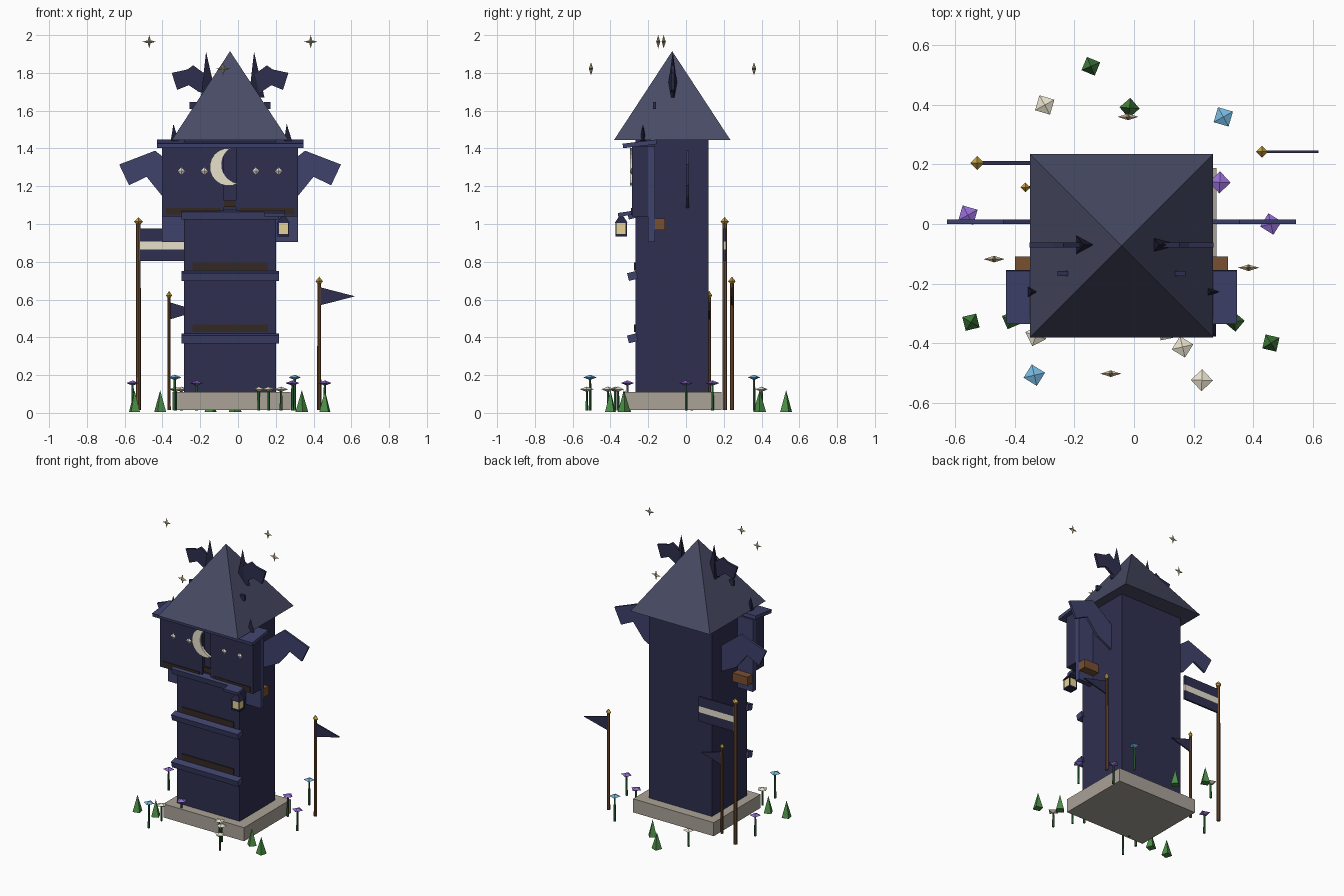
import bpy, bmesh, math
from math import cos, sin, radians, pi
from mathutils import Matrix, Vector

if "Cube" in bpy.data.objects:
    bpy.data.objects.remove(bpy.data.objects["Cube"])

CX, CY = -0.042, -0.073   # tower axis


def mat(name, r, g, b):
    m = bpy.data.materials.new(name)
    m.diffuse_color = (r, g, b, 1)
    m.use_nodes = True
    m.node_tree.nodes["Principled BSDF"].inputs["Base Color"].default_value = m.diffuse_color
    return m


NAVY = mat("navy", 0.028, 0.028, 0.08)
BLUE = mat("blue_trim", 0.05, 0.055, 0.15)
SLATE = mat("slate", 0.065, 0.07, 0.13)
DARK = mat("dark", 0.018, 0.018, 0.05)
SLOT = mat("dark_brown", 0.035, 0.022, 0.016)
WOOD = mat("wood", 0.19, 0.08, 0.03)
STONE = mat("stone", 0.4, 0.36, 0.31)
CREAM = mat("cream", 0.8, 0.75, 0.6)
GLOW = mat("glow", 0.8, 0.65, 0.3)
GOLD = mat("gold", 0.6, 0.38, 0.06)
STAR = mat("star", 0.6, 0.5, 0.3)
GREEN = mat("grass", 0.07, 0.27, 0.06)
STEM = mat("stem", 0.03, 0.13, 0.04)
SKY = mat("sky_blue", 0.18, 0.48, 0.75)
PURPLE = mat("purple", 0.3, 0.15, 0.65)


def finish(name, bm, m):
    bmesh.ops.recalc_face_normals(bm, faces=bm.faces)
    me = bpy.data.meshes.new(name)
    bm.to_mesh(me)
    bm.free()
    me.materials.append(m)
    ob = bpy.data.objects.new(name, me)
    bpy.context.collection.objects.link(ob)
    return ob


def box(name, m, x0, x1, y0, y1, z0, z1, tilt=0):
    bm = bmesh.new()
    bmesh.ops.create_cube(bm, size=1)
    c = Vector(((x0 + x1) / 2, (y0 + y1) / 2, (z0 + z1) / 2))
    size = Matrix.Diagonal((x1 - x0, y1 - y0, z1 - z0, 1))
    bm.transform(Matrix.Translation(c) @ Matrix.Rotation(radians(tilt), 4, 'X') @ size)
    return finish(name, bm, m)


def cone(name, m, x, y, z0, z1, r1, r2=0.0, n=4, rot=0.0, sy=1.0):
    bm = bmesh.new()
    bmesh.ops.create_cone(bm, cap_ends=True, segments=n, radius1=r1, radius2=r2, depth=z1 - z0)
    bm.transform(Matrix.Translation((x, y, (z0 + z1) / 2)) @ Matrix.Diagonal((1, sy, 1, 1))
                 @ Matrix.Rotation(rot, 4, 'Z'))
    bmesh.ops.remove_doubles(bm, verts=bm.verts, dist=1e-5)
    return finish(name, bm, m)


def gem(name, m, x, y, z, rx, ry, rz):
    bm = bmesh.new()
    ring = [bm.verts.new((x + rx * cos(a), y + ry * sin(a), z)) for a in (0, pi / 2, pi, 3 * pi / 2)]
    for s in (1, -1):
        tip = bm.verts.new((x, y, z + s * rz))
        for i in range(4):
            bm.faces.new((ring[i], ring[(i + 1) % 4], tip))
    return finish(name, bm, m)


def plate(name, m, pts, y0, y1):
    """Flat xz outline given thickness along y."""
    bm = bmesh.new()
    f = bm.faces.new([bm.verts.new((x, y0, z)) for x, z in pts])
    ext = bmesh.ops.extrude_face_region(bm, geom=[f])
    bmesh.ops.translate(bm, vec=(0, y1 - y0, 0),
                        verts=[v for v in ext['geom'] if isinstance(v, bmesh.types.BMVert)])
    return finish(name, bm, m)


def mir(x, side):
    return x if side > 0 else 2 * CX - x


# Base, tower and roof
box("stone_base", STONE, CX - 0.305, CX + 0.32, CY - 0.257, CY + 0.262, 0.015, 0.11)
box("tower", NAVY, CX - 0.243, CX + 0.243, CY - 0.195, CY + 0.193, 0.11, 1.45)
cone("roof", SLATE, CX, CY, 1.445, 1.915, 0.308 * math.sqrt(2), rot=pi / 4)

# Tilted front ledges with entry slots above
for z in (0.395, 0.725, 1.05):
    box("ledge", BLUE, CX - 0.258, CX + 0.258, -0.308, -0.258, z - 0.021, z + 0.021, 14)
for z in (0.447, 0.775):
    box("entry_slot", SLOT, CX - 0.2, CX + 0.2, -0.275, -0.26, z - 0.02, z + 0.02)
box("gap_slot", SLOT, CX - 0.031, CX + 0.031, -0.28, -0.26, 1.09, 1.125)

# Upper chamber: back panel, two boxes, lean-to board
box("back_panel", BLUE, CX - 0.36, CX + 0.36, -0.2, -0.165, 0.905, 1.41)
for s in (-1, 1):
    a, b = sorted((mir(CX + 0.031, s), mir(CX + 0.36, s)))
    box("chamber", NAVY, a, b, -0.287, -0.2, 1.04, 1.41)
    box("chamber_slot", SLOT, a + 0.02, b - 0.02, -0.291, -0.28, 1.05, 1.085)
    a, b = sorted((mir(0.19, s), mir(0.316, s)))
    box("side_block", WOOD, a, b, -0.17, -0.11, 0.968, 1.028)
box("lean_to_board", BLUE, CX - 0.388, CX + 0.388, -0.335, -0.155, 1.412, 1.436, 7)

# Crescent moon and diamonds
axis, c = radians(11.5), Vector((-0.05, 1.302))
out = [(0.1 * cos(radians(t)), 0.1 * sin(radians(t))) for t in [72.5 + 215 * i / 12 for i in range(13)]]
inn = [(0.067 + 0.102 * cos(radians(t)), 0.102 * sin(radians(t))) for t in [249 - 138 * i / 10 for i in range(1, 10)]]
moon = [(c.x + x * cos(axis) - y * sin(axis), c.y + x * sin(axis) + y * cos(axis)) for x, y in out + inn]
plate("crescent_moon", CREAM, moon, -0.297, -0.28)
for x in (-0.3, -0.178, 0.094, 0.215):
    gem("diamond", CREAM, x, -0.288, 1.28, 0.019, 0.009, 0.019)

# Lantern on bracket
box("lantern_bracket", BLUE, 0.14, 0.25, -0.36, -0.265, 1.045, 1.065, 8)
LX, LY = 0.24, -0.343
box("lantern_glass", GLOW, LX - 0.026, LX + 0.026, LY - 0.026, LY + 0.026, 0.945, 1.005)
box("lantern_floor", DARK, LX - 0.031, LX + 0.031, LY - 0.031, LY + 0.031, 0.935, 0.946)
cone("lantern_cap", DARK, LX, LY, 1.004, 1.05, 0.05, 0.008, rot=pi / 4)
for sx in (-1, 1):
    for sy in (-1, 1):
        x, y = LX + sx * 0.027, LY + sy * 0.027
        box("lantern_post", DARK, x - 0.003, x + 0.003, y - 0.003, y + 0.003, 0.94, 1.008)

# Wings, roof bats and spikes, mirrored about the tower axis
big = [(0.19, 1.26), (0.355, 1.388), (0.545, 1.315), (0.493, 1.205), (0.40, 1.25), (0.315, 1.145), (0.19, 1.08)]
small = [(0.085, 1.79), (0.153, 1.84), (0.184, 1.818), (0.267, 1.80), (0.238, 1.71),
         (0.177, 1.735), (0.125, 1.70), (0.085, 1.69)]
for s in (-1, 1):
    plate("side_wing", BLUE, [(mir(x, s), z) for x, z in big], 0.0, 0.015)
    plate("bat_wing", NAVY, [(mir(x, s), z) for x, z in small], -0.079, -0.062)
    cone("bat_body", DARK, mir(0.085, s), -0.07, 1.67, 1.912, 0.055, n=3, rot=-pi / 2, sy=0.7)
    cone("eave_spike", DARK, mir(0.258, s), -0.228, 1.44, 1.53, 0.028, n=3, rot=-pi / 2, sy=0.7)
    x = mir(0.155, s)
    box("roof_stud", NAVY, x - 0.018, x + 0.018, -0.175, -0.158, 1.61, 1.645)

# Flag poles
for x, y, h, r in ((-0.527, 0.205, 1.0, 0.013), (-0.365, 0.123, 0.61, 0.009), (0.43, 0.243, 0.685, 0.011)):
    cone("flag_pole", WOOD, x, y, 0.015, h, r, r * 0.9, n=8)
    gem("pole_finial", GOLD, x, y, h + 0.012, r * 1.8, r * 1.8, 0.024)
for z0, z1, m in ((0.803, 0.866, NAVY), (0.866, 0.908, CREAM), (0.908, 0.975, NAVY)):
    box("banner_stripe", m, -0.518, -0.245, 0.199, 0.211, z0, z1)
plate("small_pennant", NAVY, [(-0.36, 0.585), (-0.36, 0.495), (-0.21, 0.54)], 0.119, 0.128)
plate("large_pennant", NAVY, [(0.435, 0.665), (0.435, 0.57), (0.62, 0.617)], 0.238, 0.247)

# Floating four-pointed stars
for x, y, z in ((-0.47, -0.118, 1.965), (0.385, -0.147, 1.965), (-0.02, 0.36, 1.822), (-0.078, -0.503, 1.822)):
    bm = bmesh.new()
    ring = []
    for i in range(8):
        r, a = (0.035 if i % 2 == 0 else 0.011), i * pi / 4
        ring.append(bm.verts.new((x + r * cos(a), y, z + r * sin(a))))
    for s in (-1, 1):
        tip = bm.verts.new((x, y + s * 0.011, z))
        for i in range(8):
            bm.faces.new((ring[i], ring[(i + 1) % 8], tip))
    finish("star", bm, STAR)

# Flowers
flowers = [(CREAM, 0.125, [(-0.30, 0.40), (0.163, -0.413), (0.228, -0.525), (-0.33, -0.375), (0.11, -0.36)]),
           (SKY, 0.188, [(0.30, 0.36), (-0.335, -0.508)]),
           (PURPLE, 0.158, [(-0.558, 0.03), (0.46, 0.0), (0.288, 0.14), (-0.22, -0.31)])]
for m, h, spots in flowers:
    for i, (x, y) in enumerate(spots):
        cone("flower_stem", STEM, x, y, 0.012, h, 0.008, 0.006, n=5)
        bm = bmesh.new()
        bmesh.ops.create_icosphere(bm, subdivisions=1, radius=0.001)
        bm.free()
        cone("flower_head", m, x, y, h, h + 0.014, 0.037, 0, n=4, rot=0.5 + i * 1.3)
        cone("flower_underside", m, x, y, h - 0.012, h, 0.006, 0.037, n=4, rot=0.5 + i * 1.3)

# Grass tufts
for i, (x, y) in enumerate([(-0.145, 0.53), (-0.015, 0.39), (-0.548, -0.33), (0.46, -0.40), (0.338, -0.328), (-0.412, -0.322)]):
    cone("grass_tuft", GREEN, x, y, 0.005, 0.12, 0.034, n=4, rot=0.4 + i * 1.1)
